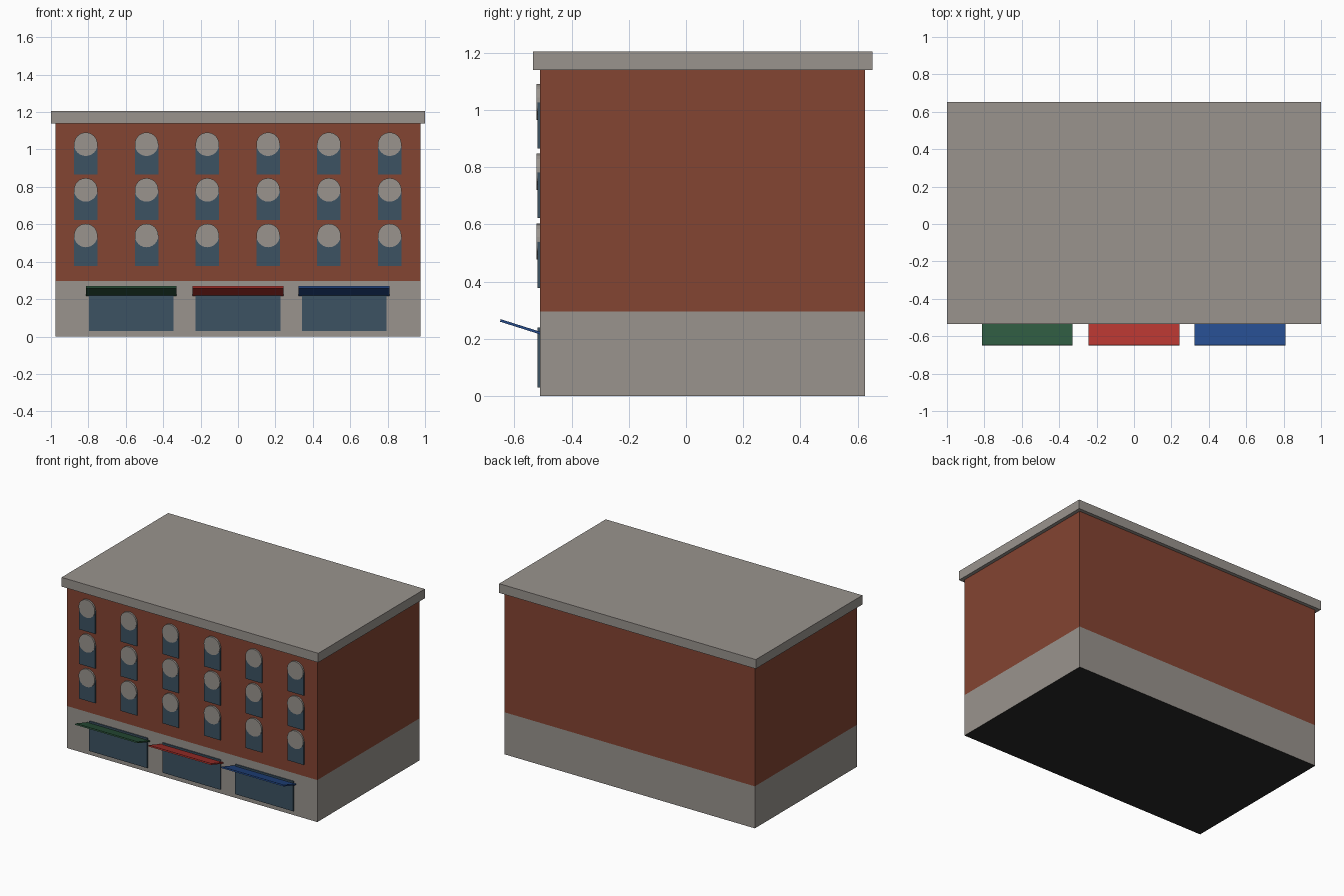
import bpy
import math

cube = bpy.data.objects.get("Cube")
if cube:
    bpy.data.objects.remove(cube, do_unlink=True)


def make_material(name, rgb):
    mat = bpy.data.materials.new(name)
    mat.use_nodes = True
    mat.diffuse_color = (*rgb, 1)
    mat.node_tree.nodes["Principled BSDF"].inputs["Base Color"].default_value = (*rgb, 1)
    return mat


stone = make_material("stone grey", (0.32, 0.295, 0.27))
brick = make_material("brick red", (0.231, 0.058, 0.032))
glass = make_material("window blue", (0.045, 0.084, 0.122))
dark = make_material("dark underside", (0.02, 0.02, 0.02))
green = make_material("awning green", (0.026, 0.095, 0.048))
red = make_material("awning red", (0.429, 0.034, 0.028))
blue = make_material("awning blue", (0.018, 0.069, 0.254))


def box(name, low, high, mat):
    """Axis-aligned box between two corners."""
    centre = [(a + b) / 2 for a, b in zip(low, high)]
    bpy.ops.mesh.primitive_cube_add(size=1, location=centre)
    obj = bpy.context.object
    obj.name = name
    for v in obj.data.vertices:
        v.co = [c * (b - a) for c, a, b in zip(v.co, low, high)]
    obj.data.materials.append(mat)
    return obj


HALF_WIDTH, FRONT, BACK = 0.975, -0.51, 0.626
BASE_TOP, WALL_TOP = 0.296, 1.14
GLASS_FRONT = FRONT - 0.008

# Shop storey with a dark underside, brick storeys and overhanging roof slab
ground_floor = box("ground_floor", (-HALF_WIDTH, FRONT, 0), (HALF_WIDTH, BACK, BASE_TOP), stone)
ground_floor.data.materials.append(dark)
for face in ground_floor.data.polygons:
    if face.normal.z < -0.5:
        face.material_index = 1
box("brick_storeys", (-HALF_WIDTH, FRONT, BASE_TOP), (HALF_WIDTH, BACK, WALL_TOP), brick)
box("roof_slab", (-1, FRONT - 0.025, WALL_TOP), (1, BACK + 0.025, 1.205), stone)

# Upper windows, each with a round stone head
RADIUS = 0.063
for row in range(3):
    sill = 0.378 + row * 0.244
    for col in range(6):
        x = -0.814 + col * 0.325
        box(f"window_{row}_{col}", (x - RADIUS, GLASS_FRONT, sill),
            (x + RADIUS, FRONT, sill + 0.16), glass)
        bpy.ops.mesh.primitive_cylinder_add(
            vertices=24, radius=RADIUS, depth=0.012,
            location=(x, FRONT - 0.006, sill + 0.162), rotation=(math.pi / 2, 0, 0))
        head = bpy.context.object
        head.name = f"window_head_{row}_{col}"
        head.data.materials.append(stone)

# Shop windows with awnings that tilt up towards the street
rise, reach = 0.045, 0.142
for side, x, mat in (("right", -0.571, green), ("middle", 0, red), ("left", 0.567, blue)):
    box(f"shop_window_{side}", (x - 0.226, GLASS_FRONT, 0.03),
        (x + 0.226, FRONT, 0.24), glass)
    awning = box(f"awning_{side}", (x - 0.243, FRONT - reach, 0.238),
                 (x + 0.243, FRONT + 0.004, 0.247), mat)
    awning.rotation_euler.x = -math.atan2(rise, reach)
